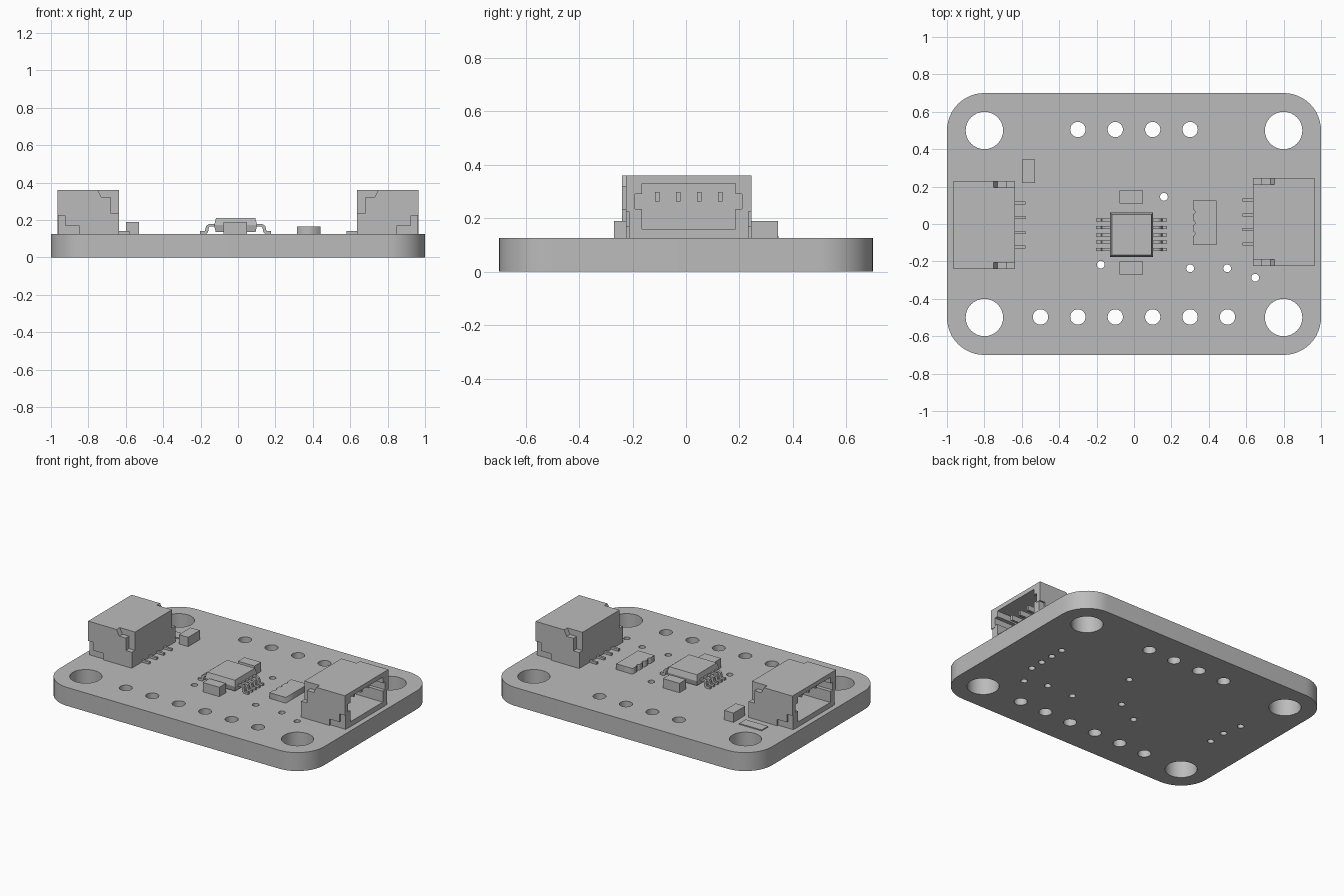
import bpy, bmesh
from math import sin, cos, pi, radians
from mathutils import Matrix, Vector

cube = bpy.data.objects.get("Cube")
if cube:
    bpy.data.objects.remove(cube, do_unlink=True)

grey = bpy.data.materials.new("plain_grey")
grey.use_nodes = True
grey.diffuse_color = (0.5, 0.5, 0.5, 1)
grey.node_tree.nodes["Principled BSDF"].inputs["Base Color"].default_value = (0.5, 0.5, 0.5, 1)

TOP = 0.126  # board surface


def finish(name, bm):
    bmesh.ops.remove_doubles(bm, verts=bm.verts, dist=1e-5)
    bmesh.ops.recalc_face_normals(bm, faces=bm.faces)
    mesh = bpy.data.meshes.new(name)
    bm.to_mesh(mesh)
    bm.free()
    mesh.materials.append(grey)
    ob = bpy.data.objects.new(name, mesh)
    bpy.context.collection.objects.link(ob)
    return ob


def add_box(bm, lo, hi):
    lo, hi = Vector(lo), Vector(hi)
    m = Matrix.Translation((lo + hi) / 2) @ Matrix.Diagonal((*(hi - lo), 1))
    return bmesh.ops.create_cube(bm, size=1, matrix=m)["verts"]


def add_side_profile(bm, pts, y0, y1):
    """Extrude an x-z outline along y."""
    face = bm.faces.new([bm.verts.new((x, y0, z)) for x, z in pts])
    ext = bmesh.ops.extrude_face_region(bm, geom=[face])
    verts = [v for v in ext["geom"] if isinstance(v, bmesh.types.BMVert)]
    bmesh.ops.translate(bm, verts=verts, vec=(0, y1 - y0, 0))


def circle(x, y, r, n=32):
    return [(x + r * cos(2 * pi * i / n), y + r * sin(2 * pi * i / n)) for i in range(n)]


def plate(name, outlines, z0, z1):
    """Flat plate from an outer outline and hole outlines."""
    cu = bpy.data.curves.new(name, "CURVE")
    cu.dimensions, cu.fill_mode, cu.extrude = "2D", "BOTH", (z1 - z0) / 2
    for pts in outlines:
        sp = cu.splines.new("POLY")
        sp.points.add(len(pts) - 1)
        for p, (x, y) in zip(sp.points, pts):
            p.co = (x, y, 0, 1)
        sp.use_cyclic_u = True
    tmp = bpy.data.objects.new(name + "_outline", cu)
    bm = bmesh.new()
    bm.from_mesh(tmp.to_mesh())
    bmesh.ops.translate(bm, verts=bm.verts, vec=(0, 0, (z0 + z1) / 2))
    bpy.data.objects.remove(tmp)
    bpy.data.curves.remove(cu)
    return finish(name, bm)


def smooth(ob):
    bpy.ops.object.select_all(action="DESELECT")
    ob.select_set(True)
    bpy.context.view_layer.objects.active = ob
    bpy.ops.object.shade_smooth_by_angle(angle=radians(30))


# Circuit board with mounting, header and via holes
outline = []
for k, (sx, sy) in enumerate([(1, 1), (-1, 1), (-1, -1), (1, -1)]):
    for i in range(13):
        a = (k + i / 12) * pi / 2
        outline.append((sx * 0.8 + 0.2 * cos(a), sy * 0.5 + 0.2 * sin(a)))
holes = [circle(sx * 0.8, sy * 0.5, 0.1) for sx in (-1, 1) for sy in (-1, 1)]
holes += [circle(-0.3 + 0.2 * i, 0.505, 0.041, 24) for i in range(4)]
holes += [circle(-0.5 + 0.2 * i, -0.497, 0.041, 24) for i in range(6)]
vias = [(0.16, 0.145), (-0.178, -0.217), (0.3, -0.237), (0.498, -0.237), (0.648, -0.287),
        (0, -0.12), (-0.717, -0.116), (-0.715, 0.01), (-0.74, 0.145)]
vias += [(0.713, -0.135 + 0.096 * i) for i in range(4)]
holes += [circle(x, y, 0.021, 16) for x, y in vias]
smooth(plate("circuit_board", [outline] + holes, 0, TOP))

# Side sockets: the mouth faces outward
WALL = [(0.965, 0.36), (0.75, 0.36), (0.73, 0.32), (0.68, 0.32), (0.68, 0.235), (0.635, 0.235),
        (0.635, TOP), (0.85, TOP), (0.85, 0.17), (0.925, 0.17), (0.925, 0.225), (0.965, 0.225)]


def socket(side, turn, y_mid):
    place = Matrix.Translation((0, y_mid, 0)) @ Matrix.Rotation(turn, 4, "Z")
    bm = bmesh.new()
    back, mouth, inner = 0.635, 0.965, 0.75
    add_box(bm, (back, -0.2, TOP), (inner, 0.2, 0.36))           # rear block
    add_box(bm, (inner, -0.2, 0.33), (mouth, 0.2, 0.36))         # roof
    add_box(bm, (inner, -0.2, TOP), (mouth, 0.2, 0.16))          # floor
    for s in (-1, 1):
        # cheeks either side of the key slot
        for z0, z1 in ((0.16, 0.235), (0.29, 0.33)):
            y = sorted((s * 0.175, s * 0.2))
            add_box(bm, (inner, y[0], z0), (mouth, y[1], z1))
        add_side_profile(bm, WALL, s * 0.2, s * 0.235)
    body = finish(side + "_socket_housing", bm)
    body.matrix_world = place

    bm = bmesh.new()
    for s in (-1, 1):
        y = sorted((s * 0.2, s * 0.224))
        add_box(bm, (0.85, y[0], TOP), (0.963, y[1], 0.17))
        add_box(bm, (0.925, y[0], 0.17), (0.963, y[1], 0.225))
    finish(side + "_socket_anchor_tabs", bm).matrix_world = place

    bm = bmesh.new()
    for i in range(4):
        y = -0.118 + 0.0787 * i
        add_box(bm, (0.58, y - 0.008, TOP), (0.64, y + 0.008, 0.141))
        add_box(bm, (0.74, y - 0.008, 0.262), (0.9, y + 0.008, 0.298))
    finish(side + "_socket_pins", bm).matrix_world = place


socket("left", 0, 0.01)
socket("right", pi, -0.005)

# Main chip: bevelled body and gull-wing legs
CX, CY = -0.0125, -0.0575
bm = bmesh.new()
for z0, z1, grow0, grow1 in ((0.137, 0.172, -0.008, 0), (0.172, 0.21, 0, -0.01)):
    for v in add_box(bm, (CX - 0.115, CY - 0.118, z0), (CX + 0.115, CY + 0.118, z1)):
        g = grow0 if v.co.z < (z0 + z1) / 2 else grow1
        v.co.x += g if v.co.x > CX else -g
        v.co.y += g if v.co.y > CY else -g
finish("chip_body", bm)

LEG = [(0.11, 0.178), (0.143, 0.178), (0.158, 0.168), (0.165, 0.14), (0.19, 0.14),
       (0.19, TOP), (0.157, TOP), (0.148, 0.135), (0.143, 0.16), (0.138, 0.165), (0.11, 0.165)]
bm = bmesh.new()
for s in (-1, 1):
    for i in range(5):
        y = CY + (i - 2) * 0.0395
        add_side_profile(bm, [(CX + s * x, z) for x, z in LEG], y - 0.008, y + 0.008)
finish("chip_legs", bm)

# Small block components
for name, x, y, w, d, top in (("rear_capacitor", -0.0145, 0.145, 0.125, 0.07, 0.19),
                              ("front_capacitor", -0.0145, -0.235, 0.125, 0.07, 0.19),
                              ("side_capacitor", -0.565, 0.282, 0.07, 0.125, 0.19),
                              ("thin_pad", -0.73, 0.312, 0.17, 0.07, 0.133)):
    bm = bmesh.new()
    add_box(bm, (x - w / 2, y - d / 2, TOP), (x + w / 2, y + d / 2, top))
    finish(name, bm)

# Resistor pack with scalloped inner edge
pack = [(0.44, -0.112), (0.44, 0.125), (0.316, 0.125)]
for y in (0.065, 0.006, -0.052):
    pack += [(0.316 + 0.01 * sin(pi * i / 6), y + 0.012 * cos(pi * i / 6)) for i in range(7)]
plate("resistor_pack", [pack + [(0.316, -0.112)]], TOP, 0.165)
